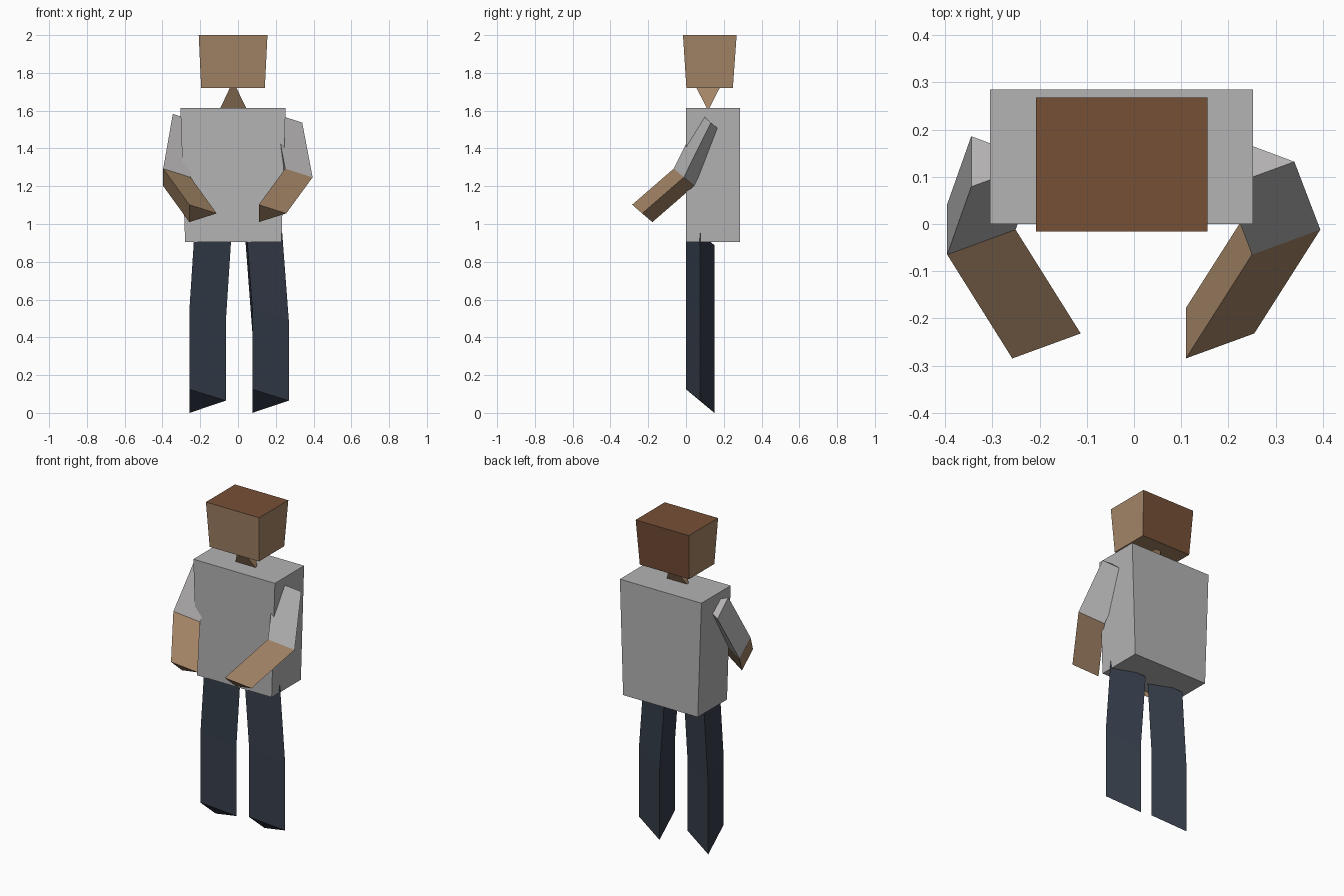
import bpy
import bmesh
from mathutils import Vector

if "Cube" in bpy.data.objects:
    bpy.data.objects.remove(bpy.data.objects["Cube"])


def material(name, r, g, b):
    def lin(c):
        c /= 255
        return c / 12.92 if c <= 0.04045 else ((c + 0.055) / 1.055) ** 2.4
    m = bpy.data.materials.new(name)
    m.diffuse_color = (lin(r), lin(g), lin(b), 1)
    m.use_nodes = True
    m.node_tree.nodes["Principled BSDF"].inputs["Base Color"].default_value = m.diffuse_color
    return m


SHIRT = material("grey shirt", 181, 179, 179)
SKIN = material("tan skin", 163, 132, 102)
HAIR = material("brown hair", 118, 80, 54)
TROUSERS = material("navy trousers", 53, 61, 74)


def finish(name, bm, mats):
    bmesh.ops.recalc_face_normals(bm, faces=bm.faces[:])
    mesh = bpy.data.meshes.new(name)
    bm.to_mesh(mesh)
    bm.free()
    for m in mats:
        mesh.materials.append(m)
    obj = bpy.data.objects.new(name, mesh)
    bpy.context.collection.objects.link(obj)
    return obj


def tapered_box(name, low, high, mats):
    """Box between two rectangles given as (x0, x1, y0, y1, z)."""
    bm = bmesh.new()
    rings = [[bm.verts.new((x, y, z)) for x, y in ((x0, y0), (x1, y0), (x1, y1), (x0, y1))]
             for x0, x1, y0, y1, z in (low, high)]
    bm.faces.new(rings[0])
    bm.faces.new(rings[1])
    for i in range(4):
        j = (i + 1) % 4
        bm.faces.new((rings[0][i], rings[0][j], rings[1][j], rings[1][i]))
    return finish(name, bm, mats)


def limb(name, section, path, mats):
    """Sweep a triangular section along path points; one material per segment."""
    bm = bmesh.new()
    rings = [[bm.verts.new(Vector(p) + Vector(s)) for s in section] for p in path]
    bm.faces.new(rings[0])
    bm.faces.new(rings[-1]).material_index = len(mats) - 1
    for k in range(len(path) - 1):
        for i in range(3):
            j = (i + 1) % 3
            f = bm.faces.new((rings[k][i], rings[k][j], rings[k + 1][j], rings[k + 1][i]))
            f.material_index = min(k, len(mats) - 1)
    return finish(name, bm, mats)


# Torso
tapered_box("torso", (-0.28, 0.23, 0, 0.285, 0.905), (-0.305, 0.252, 0, 0.285, 1.615), [SHIRT])

# Head: skin in front and at the sides, hair on top and back
head = tapered_box("head", (-0.195, 0.142, 0.002, 0.248, 1.72),
                   (-0.208, 0.156, -0.016, 0.268, 2.0), [SKIN, HAIR])
for face in head.data.polygons:
    if face.normal.y > 0.5 or face.normal.z > 0.5:
        face.material_index = 1

# Neck: wedge with crossed top and bottom edges
bm = bmesh.new()
a, b, c, d = [bm.verts.new(p) for p in ((-0.1, 0.117, 1.6), (0.05, 0.117, 1.6),
                                        (-0.026, 0.037, 1.757), (-0.026, 0.197, 1.757))]
for tri in ((a, b, c), (a, b, d), (a, c, d), (b, c, d)):
    bm.faces.new(tri)
finish("neck", bm, [SKIN])

# Legs: the section slants down towards the back
LEG = ((0, 0, 0.125), (0.193, 0.075, 0.065), (0, 0.15, 0))
for side, x, lean in (("left", -0.257, 0.03), ("right", 0.076, -0.035)):
    limb(side + "_leg", LEG,
         ((x + lean, 0, 0.888), (x, 0, 0.425), (x, 0, 0.005 - 0.005)), [TROUSERS])

# Arms: sleeve down to the elbow, bare forearm
ARM = ((0, 0, 0), (0.145, 0.053, -0.046), (0, 0.107, -0.092))
for side, xs in (("left", (-0.345, -0.396, -0.258)), ("right", (0.195, 0.25, 0.11))):
    limb(side + "_arm", ARM,
         ((xs[0], 0.079, 1.583), (xs[1], -0.065, 1.293), (xs[2], -0.285, 1.102)),
         [SHIRT, SKIN])
